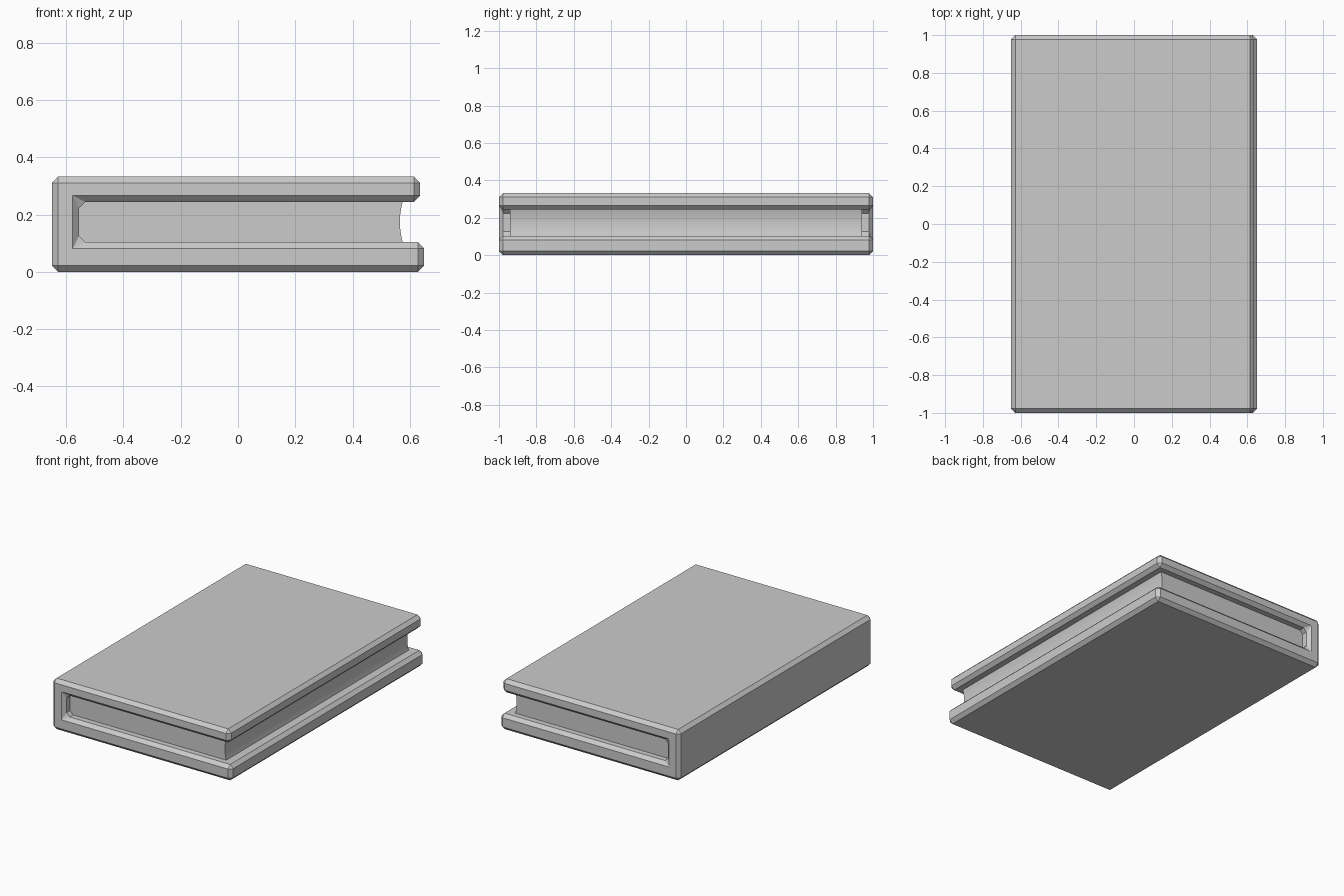
import bpy, math

if "Cube" in bpy.data.objects:
    bpy.data.objects.remove(bpy.data.objects["Cube"])


def extrude_profile(name, profile, half_length):
    """Solid made by sweeping an (x, z) outline along y."""
    n = len(profile)
    verts = [(x, y, z) for y in (-half_length, half_length) for x, z in profile]
    faces = [tuple(range(n)), tuple(range(2 * n - 1, n - 1, -1))]
    faces += [(i, i + n, (i + 1) % n + n, (i + 1) % n) for i in range(n)]
    mesh = bpy.data.meshes.new(name)
    mesh.from_pydata(verts, [], faces)
    mesh.update()
    obj = bpy.data.objects.new(name, mesh)
    bpy.context.collection.objects.link(obj)
    return obj


TOP, LOW, HIGH = 0.333, 0.104, 0.244
SPINE_IN = -0.555

# Hard cover: boards and spine as one C-shaped section, chamfered all round
cover = extrude_profile("cover", [
    (-0.65, 0), (0.65, 0), (0.65, LOW), (SPINE_IN, LOW),
    (SPINE_IN, HIGH), (0.636, HIGH), (0.636, TOP), (-0.65, TOP)], 1.0)
bevel = cover.modifiers.new("chamfer", 'BEVEL')
bevel.width = 0.022
bevel.segments = 1
bevel.limit_method = 'ANGLE'
bevel.angle_limit = math.radians(40)

# Page block: recessed at both ends, with a shallow concave fore edge
steps = 8
fore_edge = []
for i in range(steps + 1):
    t = i / steps
    u = 2 * t - 1
    fore_edge.append((0.565 + 0.010 * u * u, LOW + (HIGH - LOW) * t))
pages = extrude_profile(
    "pages", [(SPINE_IN, LOW)] + fore_edge + [(SPINE_IN, HIGH)], 0.942)

bpy.ops.object.select_all(action='DESELECT')
pages.select_set(True)
bpy.context.view_layer.objects.active = pages
bpy.ops.object.shade_smooth_by_angle(angle=math.radians(30))
